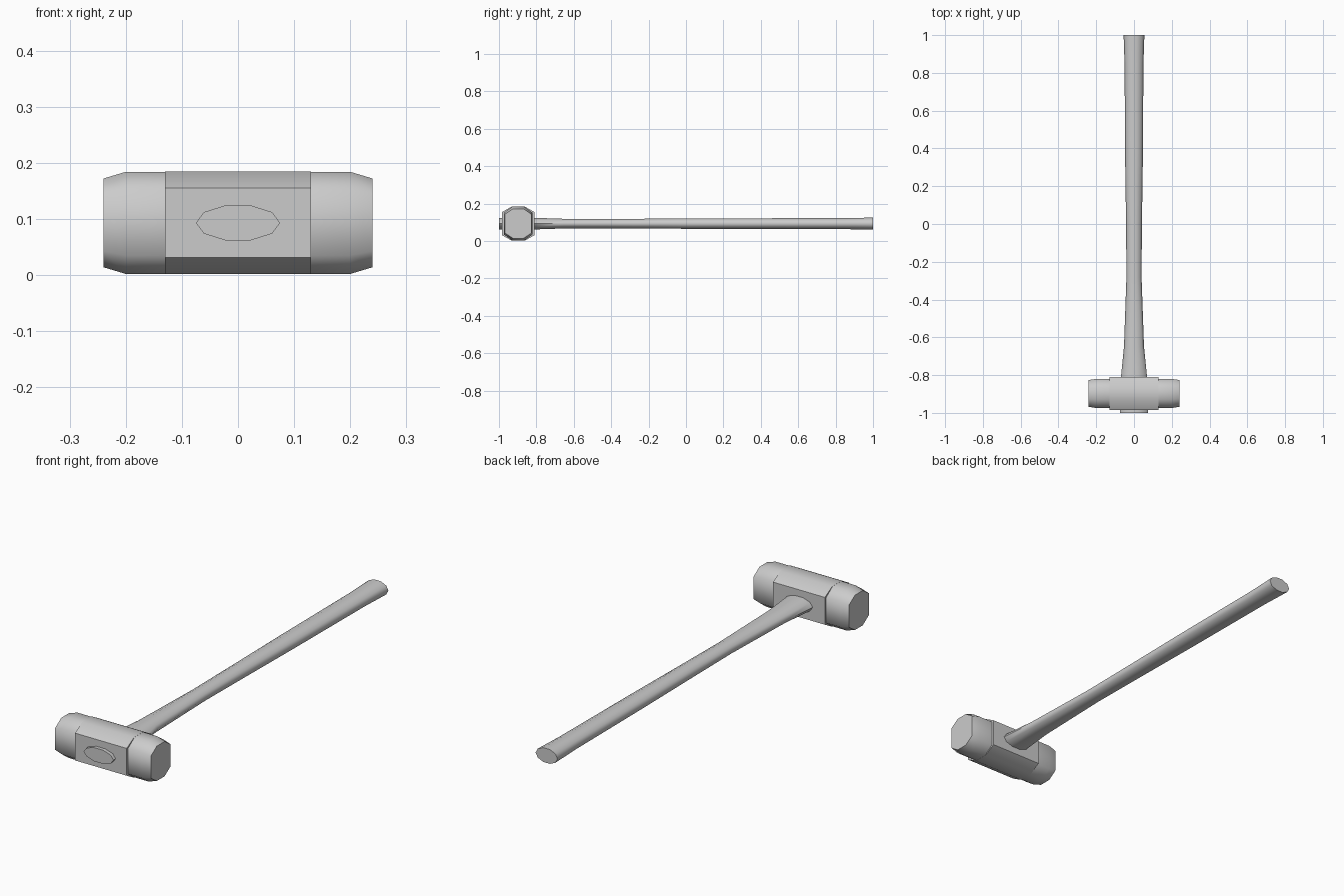
import bpy, bmesh
from math import cos, sin, pi, radians

if "Cube" in bpy.data.objects:
    bpy.data.objects.remove(bpy.data.objects["Cube"])

CZ = 0.093  # height of the hammer's centre line


def loft(name, rings, angle):
    """Skin equal-sized rings of points, cap both ends, shade smooth by angle."""
    bm = bmesh.new()
    loops = [[bm.verts.new(p) for p in ring] for ring in rings]
    n = len(loops[0])
    for a, b in zip(loops, loops[1:]):
        for i in range(n):
            j = (i + 1) % n
            bm.faces.new((a[i], a[j], b[j], b[i]))
    bm.faces.new(loops[0])
    bm.faces.new(loops[-1])
    bmesh.ops.remove_doubles(bm, verts=bm.verts, dist=1e-6)
    bmesh.ops.recalc_face_normals(bm, faces=bm.faces)
    mesh = bpy.data.meshes.new(name)
    bm.to_mesh(mesh)
    bm.free()
    obj = bpy.data.objects.new(name, mesh)
    bpy.context.collection.objects.link(obj)
    bpy.ops.object.select_all(action='DESELECT')
    obj.select_set(True)
    bpy.context.view_layer.objects.active = obj
    bpy.ops.object.shade_smooth_by_angle(angle=radians(angle))
    return obj


def octagon(x, side, side_z, top, top_z):
    """Octagonal head section with tall sides and a narrow top."""
    pts = [(side, side_z), (top, top_z), (-top, top_z), (-side, side_z),
           (-side, -side_z), (-top, -top_z), (top, -top_z), (side, -side_z)]
    return [(x, -0.897 + y, CZ + z) for y, z in pts]


# Head: tapered striking faces, barrel ends and a wider middle block
half = [(0.24, 0.071, 0.050, 0.028, 0.079),
        (0.20, 0.077, 0.058, 0.031, 0.091),
        (0.13, 0.077, 0.058, 0.031, 0.091),
        (0.13, 0.087, 0.062, 0.034, 0.0915)]
sections = [(-x, *s) for x, *s in half] + half[::-1]
loft("hammer_head", [octagon(*s) for s in sections], 60)

# Handle: ten-sided oval, flared where it passes through the head
stations = [(-1.0, 0.075, 0.0326), (-0.81, 0.069, 0.0326),
            (-0.65, 0.053, 0.027), (-0.28, 0.040, 0.027),
            (0.0, 0.042, 0.029), (0.35, 0.047, 0.030),
            (0.85, 0.050, 0.031), (1.0, 0.055, 0.034)]
oval = [[(rx * cos(i * pi / 5), y, CZ + rz * sin(i * pi / 5)) for i in range(10)]
        for y, rx, rz in stations]
loft("handle", oval, 60)
